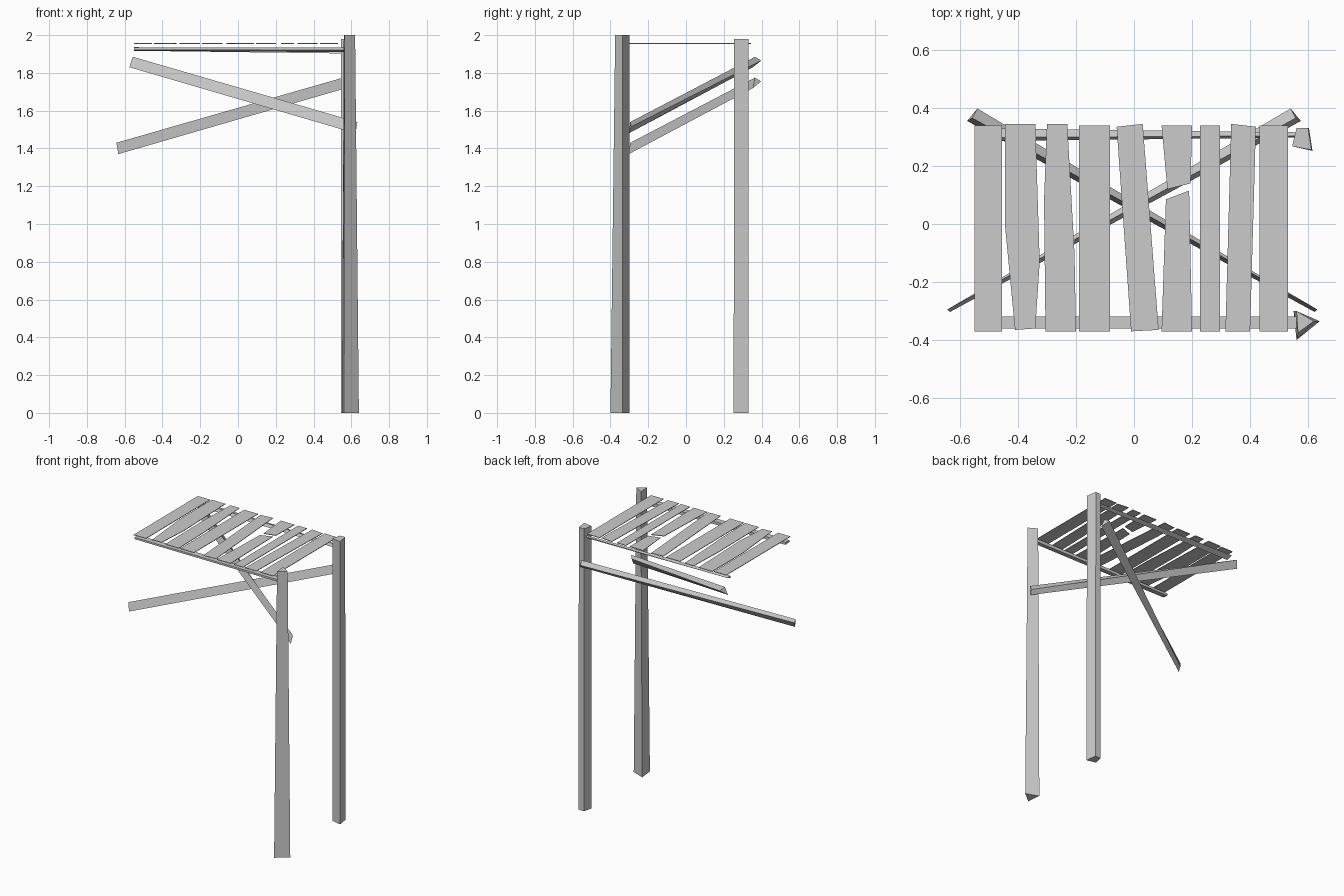
import bpy


def make(name, verts, faces):
    mesh = bpy.data.meshes.new(name)
    mesh.from_pydata(verts, [], faces)
    mesh.update()
    ob = bpy.data.objects.new(name, mesh)
    bpy.context.collection.objects.link(ob)
    return ob


def loft(name, a, b):
    """Closed prism between two matching end polygons."""
    n = len(a)
    sides = [(i, (i + 1) % n, n + (i + 1) % n, n + i) for i in range(n)]
    ob = make(name, a + b, sides + [tuple(reversed(range(n))), tuple(range(n, 2 * n))])
    # consistent outward normals
    import bmesh
    bm = bmesh.new()
    bm.from_mesh(ob.data)
    bmesh.ops.recalc_face_normals(bm, faces=bm.faces)
    bm.to_mesh(ob.data)
    bm.free()
    return ob


def at(z, pts):
    return [(x, y, z) for x, y in pts]


# Rough-hewn posts
loft("front_post",
     at(0, [(0.55, -0.30), (0.56, -0.40), (0.64, -0.335)]),
     at(2, [(0.56, -0.30), (0.565, -0.375), (0.62, -0.335)]))
loft("back_post",
     at(0, [(0.545, 0.268), (0.615, 0.252), (0.603, 0.33), (0.56, 0.33)]),
     at(1.98, [(0.545, 0.268), (0.612, 0.255), (0.60, 0.33), (0.56, 0.33)]))

# Crossed braces: tapered three-sided beams, mirrored and lowered
high = [(-0.575, 0.355, 1.83), (-0.557, 0.365, 1.885), (-0.54, 0.398, 1.865)]
low = [(0.63, -0.298, 1.48), (0.64, -0.29, 1.54), (0.632, -0.285, 1.515)]
for name, sx, dz in (("upper_brace", 1, 0), ("lower_brace", -1, -0.11)):
    sc = 1 if sx == 1 else 1.006
    loft(name, [(x * sx, y, z + dz) for x, y, z in high],
         [(x * sx * sc - (0.008 if sx == 1 else 0), y - 0.005, z + dz) for x, y, z in low])

# Thin beams under the deck
loft("front_beam",
     [(-0.55, -0.36, 1.922), (-0.55, -0.36, 1.934), (-0.55, -0.318, 1.934), (-0.55, -0.318, 1.917)],
     [(0.56, -0.36, 1.92), (0.56, -0.36, 1.934), (0.56, -0.318, 1.934), (0.56, -0.318, 1.91)])
loft("back_beam",
     [(-0.55, 0.285, 1.917), (-0.55, 0.298, 1.936), (-0.55, 0.33, 1.932)],
     [(0.56, 0.298, 1.903), (0.56, 0.304, 1.925), (0.56, 0.316, 1.92)])

# Uneven deck planks, one of them snapped in two
planks = [
    [(-0.55, -0.37), (-0.455, -0.37), (-0.455, 0.34), (-0.55, 0.34)],
    [(-0.41, -0.365), (-0.34, -0.36), (-0.325, -0.13), (-0.34, 0.345), (-0.445, 0.345), (-0.445, 0.0)],
    [(-0.305, -0.37), (-0.20, -0.37), (-0.205, -0.1), (-0.23, 0.345), (-0.30, 0.345), (-0.31, 0.08)],
    [(-0.19, -0.37), (-0.083, -0.37), (-0.083, 0.34), (-0.19, 0.34)],
    [(-0.01, -0.37), (0.085, -0.365), (0.03, 0.345), (-0.06, 0.335)],
    [(0.095, -0.37), (0.20, -0.37), (0.19, 0.115), (0.11, 0.085)],
    [(0.115, 0.12), (0.195, 0.14), (0.20, 0.34), (0.095, 0.34)],
    [(0.228, -0.37), (0.297, -0.37), (0.297, 0.34), (0.228, 0.34)],
    [(0.315, -0.37), (0.40, -0.37), (0.42, 0.335), (0.335, 0.345)],
    [(0.433, -0.37), (0.53, -0.37), (0.53, 0.34), (0.433, 0.34)],
]
for i, p in enumerate(planks, 1):
    loft(f"plank_{i}", at(1.953, p), at(1.957, p))
